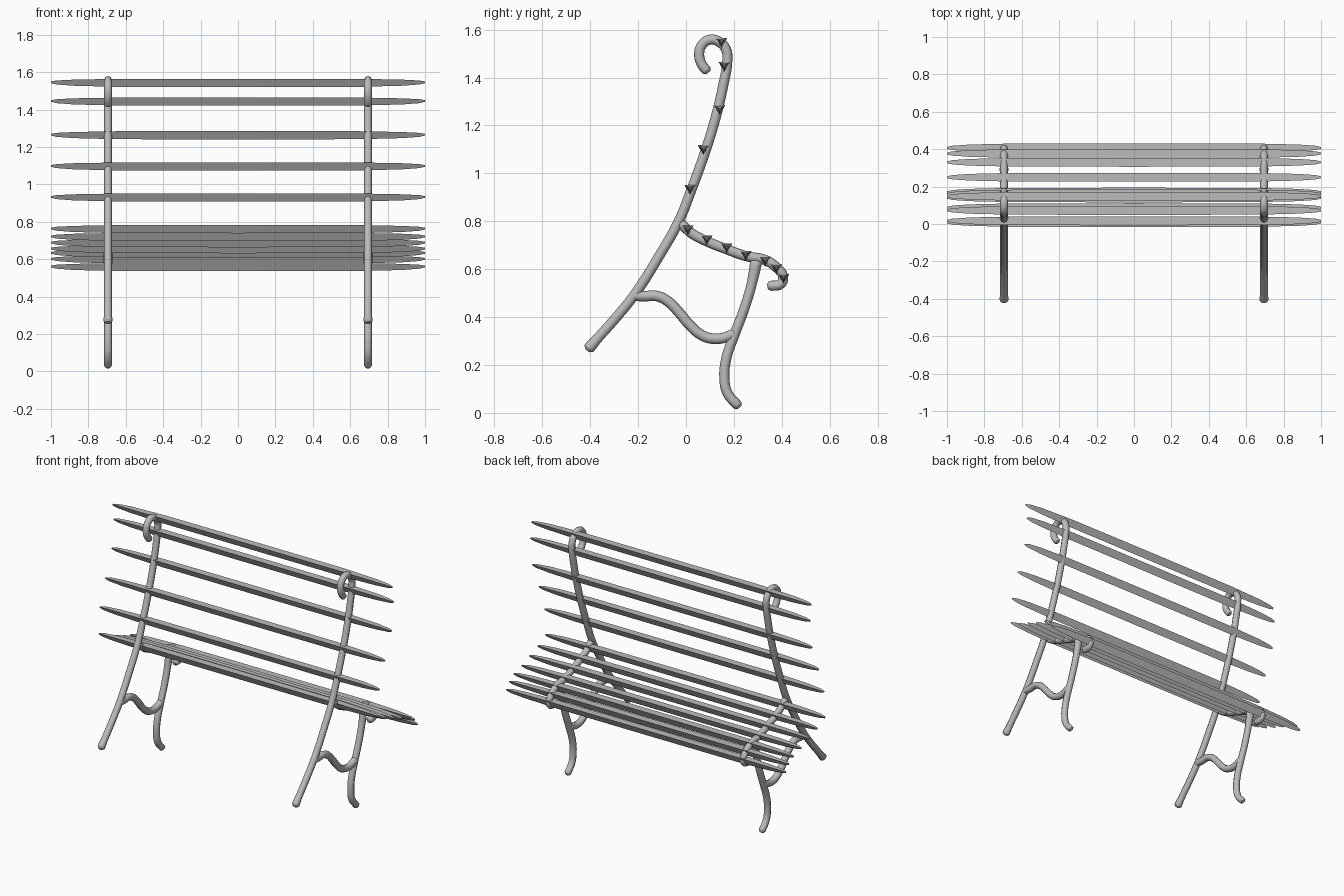
import bpy, bmesh, math

cube = bpy.data.objects.get("Cube")
if cube:
    bpy.data.objects.remove(cube, do_unlink=True)

grey = bpy.data.materials.new("plain grey")
grey.use_nodes = True
GREY = (0.5, 0.5, 0.5, 1)
grey.diffuse_color = GREY
grey.node_tree.nodes["Principled BSDF"].inputs["Base Color"].default_value = GREY


def select_only(obj):
    bpy.ops.object.select_all(action="DESELECT")
    obj.select_set(True)
    bpy.context.view_layer.objects.active = obj


def bent_bar(name, x, path, radius=0.021, flare=1.0):
    """Forged round bar following a (y, z) path, with domed ends."""
    curve = bpy.data.curves.new(name, "CURVE")
    curve.dimensions = "3D"
    curve.bevel_depth = radius
    curve.bevel_resolution = 2
    curve.resolution_u = 5
    curve.use_fill_caps = True
    # extra end points make the rounded tips
    def tip(a, b):
        d = math.dist(a, b)
        return tuple(p + (p - q) / d * radius * 0.6 for p, q in zip(a, b))
    points = [tip(path[0], path[1])] + path + [tip(path[-1], path[-2])]
    spline = curve.splines.new("BEZIER")
    spline.bezier_points.add(len(points) - 1)
    for i, (bp, (y, z)) in enumerate(zip(spline.bezier_points, points)):
        bp.co = (x, y, z)
        bp.handle_left_type = bp.handle_right_type = "AUTO"
        bp.radius = 0.55 if i in (0, len(points) - 1) else 1
    spline.bezier_points[1].radius = flare
    obj = bpy.data.objects.new(name, curve)
    bpy.context.collection.objects.link(obj)
    curve.materials.append(grey)
    select_only(obj)
    bpy.ops.object.convert(target="MESH")
    bpy.ops.object.shade_smooth_by_angle(angle=math.radians(50))


def slat(name, y, z, tilt=0.0):
    """Three-sided spindle, flat side up, tapering to both ends."""
    stations = [(-1, 0.2), (-0.97, 0.48), (-0.88, 0.74), (-0.65, 0.97), (0, 1)]
    stations += [(-x, s) for x, s in reversed(stations[:-1])]
    section = [(-0.024, 0.018), (0.024, 0.018), (0, -0.026)]
    c, s = math.cos(tilt), math.sin(tilt)
    bm = bmesh.new()
    rings = [[bm.verts.new((x, y + k * (a * c - b * s), z + k * (a * s + b * c)))
              for a, b in section] for x, k in stations]
    for r, t in zip(rings, rings[1:]):
        for i in range(3):
            j = (i + 1) % 3
            bm.faces.new((r[i], r[j], t[j], t[i]))
    bm.faces.new(rings[0])
    bm.faces.new(rings[-1])
    bmesh.ops.recalc_face_normals(bm, faces=bm.faces)
    mesh = bpy.data.meshes.new(name)
    bm.to_mesh(mesh)
    bm.free()
    mesh.materials.append(grey)
    obj = bpy.data.objects.new(name, mesh)
    bpy.context.collection.objects.link(obj)
    select_only(obj)
    bpy.ops.object.shade_smooth_by_angle(angle=math.radians(30))


# Side profiles of the iron frame, as (y, z)
back_post = [(-.405, .27), (-.37, .31), (-.29, .4), (-.21, .5), (-.115, .65),
             (-.03, .8), (.022, .93), (.075, 1.075), (.123, 1.23), (.156, 1.37),
             (.172, 1.465), (.168, 1.515), (.14, 1.548), (.1, 1.558),
             (.066, 1.535), (.055, 1.495), (.066, 1.455), (.085, 1.43)]
seat_rail = [(-.02, .79), (.023, .75), (.085, .717), (.17, .683), (.248, .655),
             (.33, .638), (.377, .608), (.405, .57), (.395, .538), (.352, .53)]
front_leg = [(.293, .63), (.273, .533), (.244, .437), (.202, .325),
             (.169, .23), (.16, .146), (.173, .083), (.215, .032)]
brace = [(-.22, .49), (-.175, .487), (-.123, .488), (-.077, .467), (-.027, .417),
         (.015, .367), (.065, .325), (.11, .31), (.156, .313), (.2, .33)]

for side, x in (("left", 0.695), ("right", -0.695)):
    bent_bar(side + "_back_post", x, back_post, flare=1.15)
    bent_bar(side + "_seat_rail", x, seat_rail)
    bent_bar(side + "_front_leg", x, front_leg, flare=1.2)
    bent_bar(side + "_brace", x, brace, radius=0.022)

# Wooden slats of the backrest and the seat
back_slats = [(.148, 1.547), (.16, 1.447), (.14, 1.267), (.073, 1.1), (.017, .934)]
seat_slats = [(.008, .765), (.087, .723), (.17, .69), (.25, .658),
              (.33, .635), (.377, .603), (.407, .562)]
for i, (y, z) in enumerate(back_slats):
    slat(f"back_slat_{i + 1}", y, z)
for i, (y, z) in enumerate(seat_slats):
    slat(f"seat_slat_{i + 1}", y, z)
